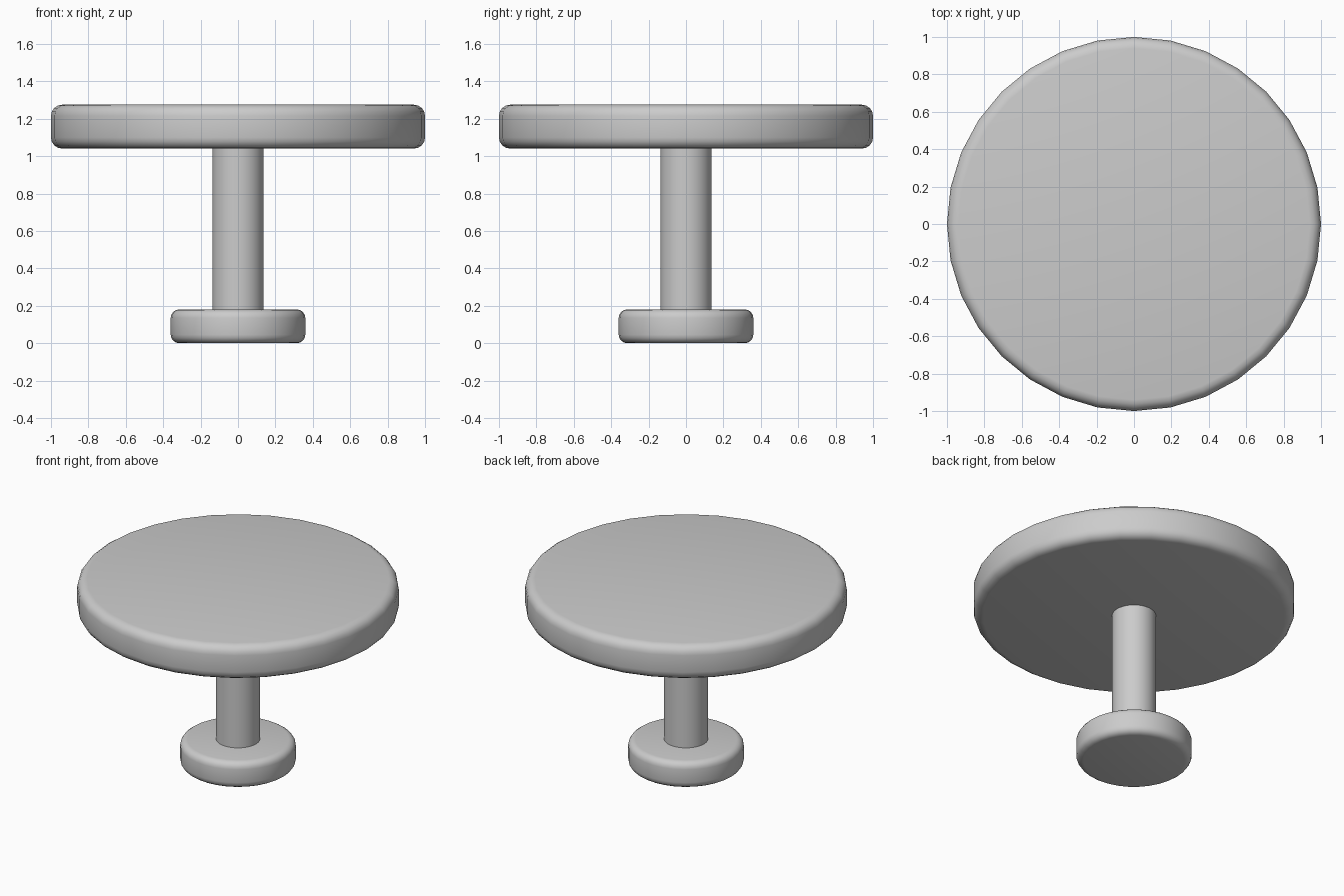
import bpy
import math

cube = bpy.data.objects.get("Cube")
if cube:
    bpy.data.objects.remove(cube, do_unlink=True)

grey = bpy.data.materials.new("plain grey")
grey.use_nodes = True
colour = (0.6, 0.6, 0.6, 1)
grey.diffuse_color = colour
grey.node_tree.nodes["Principled BSDF"].inputs["Base Color"].default_value = colour


def disc(name, radius, bottom, top, rounding=0):
    """Upright cylinder between two heights, with optional rounded rims."""
    bpy.ops.mesh.primitive_cylinder_add(
        vertices=32, radius=radius, depth=top - bottom,
        location=(0, 0, (bottom + top) / 2))
    obj = bpy.context.object
    obj.name = name
    obj.data.materials.append(grey)
    if rounding:
        bevel = obj.modifiers.new("rounded rims", "BEVEL")
        bevel.width = rounding
        bevel.segments = 4
        bevel.limit_method = "ANGLE"
        bevel.angle_limit = math.radians(40)
        bpy.ops.object.modifier_apply(modifier=bevel.name)
    bpy.ops.object.shade_smooth_by_angle(angle=math.radians(35))
    return obj


# Round top, column and foot
disc("table_top", 1.0, 1.04, 1.275, 0.06)
disc("column", 0.137, 0.17, 1.05)
disc("base", 0.36, 0.0, 0.18, 0.045)
